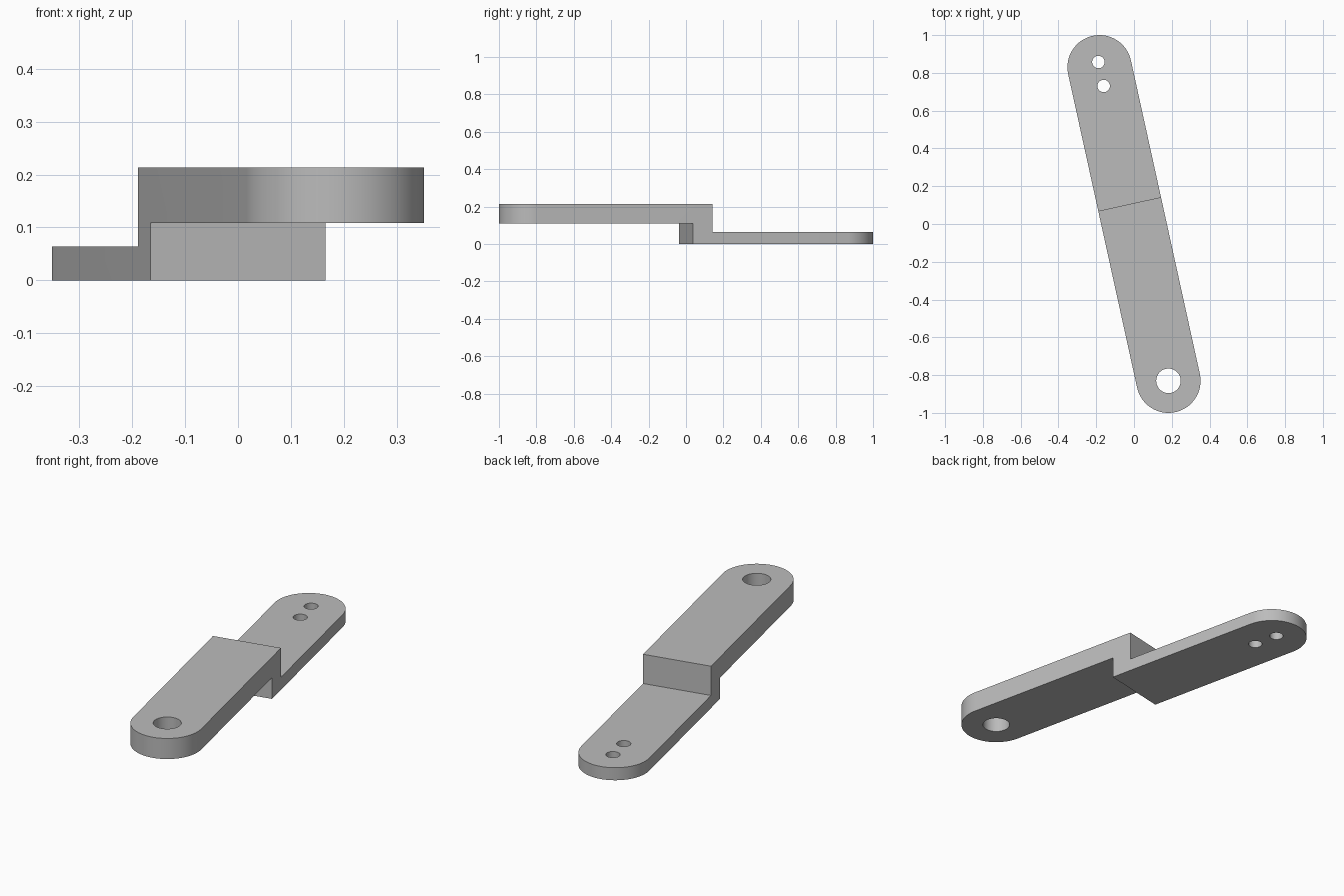
import bpy
import bmesh
from math import pi, sin, cos, radians
from mathutils import Matrix

cube = bpy.data.objects.get("Cube")
if cube:
    bpy.data.objects.remove(cube, do_unlink=True)

RADIUS = 0.17       # half width of the bar and radius of its round ends
REACH = 0.83 / cos(radians(12.4))   # distance from the middle to each end centre
TURN = Matrix.Rotation(radians(12.4), 4, "Z")

grey = bpy.data.materials.new("plain grey")
grey.use_nodes = True
colour = (0.5, 0.5, 0.5, 1)
grey.diffuse_color = colour
grey.node_tree.nodes["Principled BSDF"].inputs["Base Color"].default_value = colour


def prism(name, points, shift):
    """Extrude a closed outline of 3D points along shift."""
    bm = bmesh.new()
    face = bm.faces.new([bm.verts.new(p) for p in points])
    grown = bmesh.ops.extrude_face_region(bm, geom=[face])["geom"]
    verts = [g for g in grown if isinstance(g, bmesh.types.BMVert)]
    bmesh.ops.translate(bm, verts=verts, vec=shift)
    bmesh.ops.recalc_face_normals(bm, faces=bm.faces)
    bm.transform(TURN)
    mesh = bpy.data.meshes.new(name)
    bm.to_mesh(mesh)
    bm.free()
    mesh.materials.append(grey)
    obj = bpy.data.objects.new(name, mesh)
    bpy.context.collection.objects.link(obj)
    return obj


def arc(centre, radius, start, sweep, steps):
    """Points along an arc about a centre on the bar's long axis."""
    return [(radius * cos(start + sweep * i / steps),
             centre + radius * sin(start + sweep * i / steps), -0.1)
            for i in range(steps + 1)]


def combine(target, tool, operation):
    mod = target.modifiers.new("shape", "BOOLEAN")
    mod.operation = operation
    mod.solver = "EXACT"
    mod.object = tool
    bpy.ops.object.select_all(action="DESELECT")
    target.select_set(True)
    bpy.context.view_layer.objects.active = target
    bpy.ops.object.modifier_apply(modifier=mod.name)
    bpy.data.objects.remove(tool, do_unlink=True)


# Stepped side profile: raised front arm, joining block, thin rear arm
profile = [(-1.2, 0.108), (0, 0.108), (0, 0), (1.2, 0),
           (1.2, 0.064), (0.108, 0.064), (0.108, 0.213), (-1.2, 0.213)]
bar = prism("stepped_link_bar", [(-0.3, y, z) for y, z in profile], (0.6, 0, 0))

# Trim to the round-ended outline
outline = arc(REACH, RADIUS, 0, pi, 32) + arc(-REACH, RADIUS, pi, pi, 32)
combine(bar, prism("outline_cutter", outline, (0, 0, 0.5)), "INTERSECT")

# Pivot hole in front, two small holes at the rear
for centre, radius in [(-0.85, 0.065), (0.748, 0.033), (0.878, 0.033)]:
    ring = arc(centre, radius, 0, 2 * pi, 40)[:-1]
    combine(bar, prism("hole_cutter", ring, (0, 0, 0.5)), "DIFFERENCE")

bpy.ops.object.shade_smooth_by_angle(angle=radians(30))
